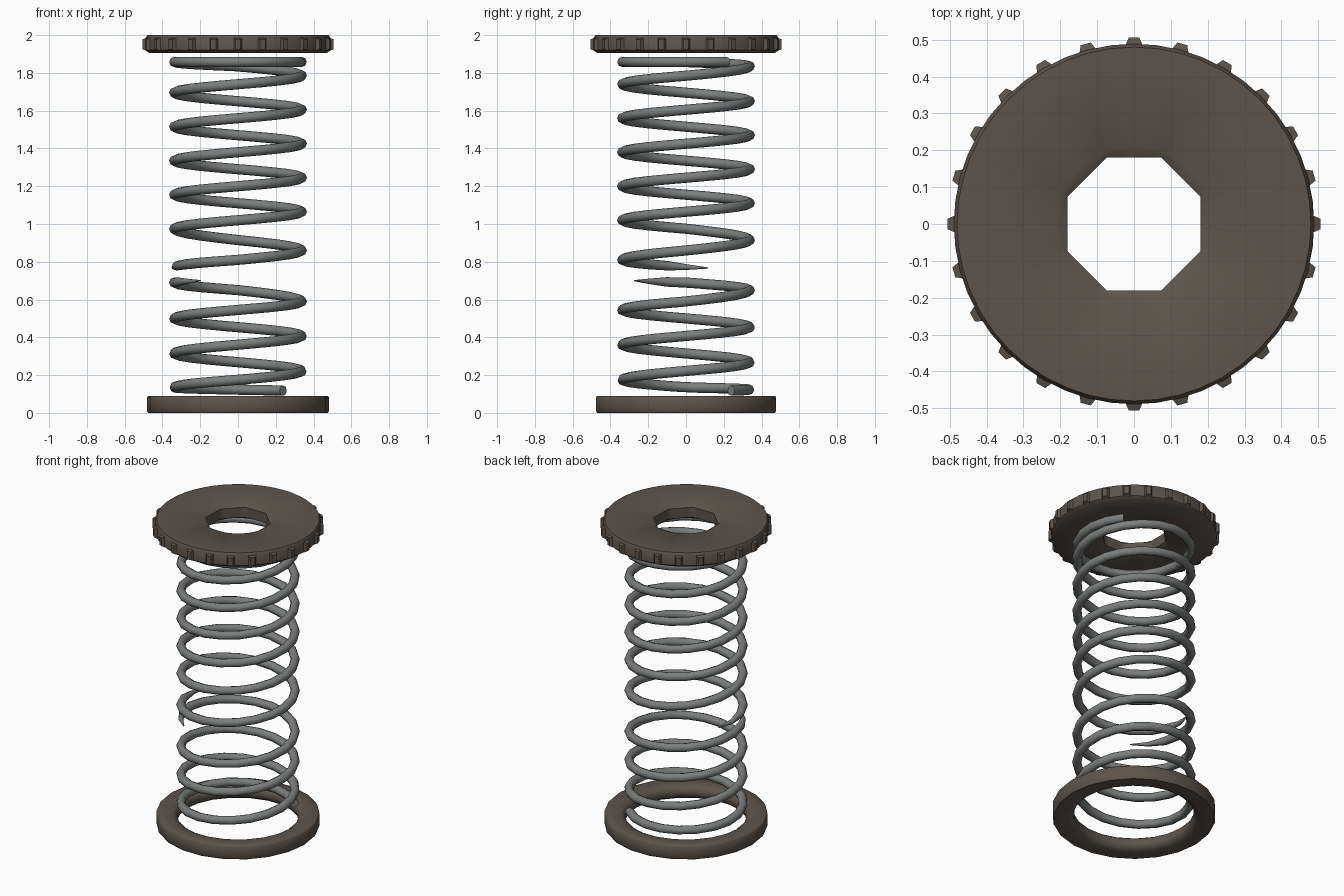
import bpy, bmesh, math

if "Cube" in bpy.data.objects:
    bpy.data.objects.remove(bpy.data.objects["Cube"])


def material(name, col):
    m = bpy.data.materials.new(name)
    m.diffuse_color = (*col, 1)
    m.use_nodes = True
    m.node_tree.nodes["Principled BSDF"].inputs["Base Color"].default_value = m.diffuse_color
    return m


BROWN = material("dark brown metal", (0.108, 0.088, 0.073))
STEEL = material("grey steel", (0.2, 0.21, 0.21))


def finish(name, bm, mat, angle):
    bmesh.ops.recalc_face_normals(bm, faces=bm.faces)
    me = bpy.data.meshes.new(name)
    bm.to_mesh(me)
    bm.free()
    me.materials.append(mat)
    ob = bpy.data.objects.new(name, me)
    bpy.context.collection.objects.link(ob)
    bpy.ops.object.select_all(action='DESELECT')
    ob.select_set(True)
    bpy.context.view_layer.objects.active = ob
    bpy.ops.object.shade_smooth_by_angle(angle=math.radians(angle))
    return ob


def skin(bm, rings, closed):
    """Join successive vertex loops with quads."""
    vs = [[bm.verts.new(p) for p in r] for r in rings]
    n, k = len(vs), len(vs[0])
    for i in range(n if closed else n - 1):
        a, b = vs[i], vs[(i + 1) % n]
        for j in range(k):
            bm.faces.new((a[j], a[(j + 1) % k], b[(j + 1) % k], b[j]))
    if not closed:
        bm.faces.new(vs[0])
        bm.faces.new(vs[-1])


def washer(bm, profile, segs, hole_sides=0, hole_limit=0.0):
    """Revolve a profile; points inside hole_limit follow a polygon."""
    rings = []
    for i in range(segs):
        a = 2 * math.pi * i / segs
        ring = []
        for r, z in profile:
            if r < hole_limit:
                step = 2 * math.pi / hole_sides
                d = (a + step / 2) % step - step / 2
                r = r / math.cos(d)
            ring.append((r * math.cos(a), r * math.sin(a), z))
        rings.append(ring)
    skin(bm, rings, True)


def interp(keys, a):
    for (a0, z0), (a1, z1) in zip(keys, keys[1:]):
        if a <= a1:
            return z0 + (z1 - z0) * (a - a0) / (a1 - a0)
    return keys[-1][1]


def coil(name, keys, taper_start, taper_end, R=0.338, wire=0.027, sides=8):
    """Sweep a round wire along a helix; keys are (degrees, height)."""
    first, last = keys[0][0], keys[-1][0]
    n = round((last - first) / 18)
    rings = []
    for i in range(n + 1):
        a = first + (last - first) * i / n
        z, w = interp(keys, a), wire
        if taper_start:
            w *= min(1, 0.12 + (a - first) / 45)
        if taper_end:
            w *= min(1, 0.12 + (last - a) / 45)
        t = math.radians(a)
        ring = []
        for j in range(sides):
            p = 2 * math.pi * j / sides
            r = R + w * math.cos(p)
            ring.append((r * math.cos(t), r * math.sin(t), z + w * math.sin(p)))
        rings.append(ring)
    bm = bmesh.new()
    skin(bm, rings, False)
    finish(name, bm, STEEL, 60)


# Bottom ring, open in the middle
bm = bmesh.new()
washer(bm, [(0.475, 0), (0.482, 0.01), (0.482, 0.084), (0.475, 0.09),
            (0.39, 0.09), (0.362, 0.072), (0.355, 0.045), (0.362, 0.018), (0.39, 0)], 22)
finish("bottom_ring", bm, BROWN, 50)

# Top cap with an eight-sided hole
bm = bmesh.new()
washer(bm, [(0.47, 1.905), (0.489, 1.92), (0.489, 1.985), (0.48, 2.0),
            (0.21, 2.0), (0.18, 1.985), (0.18, 1.92), (0.21, 1.905)], 48, 8, 0.2)
# turn so the hole's flats face the axes
finish("top_cap", bm, BROWN, 50)

# Grip ridges around the cap rim
bm = bmesh.new()
for i in range(24):
    a = 2 * math.pi * i / 24
    bottom, top = [], []
    for r, w in ((0.47, -0.03), (0.506, -0.014), (0.506, 0.014), (0.47, 0.03)):
        x = r * math.cos(a) - w * math.sin(a)
        y = r * math.sin(a) + w * math.cos(a)
        inner = r < 0.48
        bottom.append((x, y, 1.91 if inner else 1.925))
        top.append((x, y, 1.99 if inner else 1.978))
    skin(bm, [bottom, top], False)
finish("cap_ridges", bm, BROWN, 30)

# Lower coil, resting above the ring and tapering to a point on top
coil("lower_coil", [(45, 0.118), (90, 0.123), (180, 0.135), (270, 0.175), (360, 0.222),
                    (900, 0.50), (1080, 0.59), (1170, 0.65), (1260, 0.69), (1314, 0.70)],
     False, True)

# Upper coil, pointed at the bottom with a flat closing turn on top
coil("upper_coil", [(160, 0.767), (180, 0.772), (270, 0.81), (360, 0.86), (450, 0.915),
                    (540, 0.975), (720, 1.065), (2160, 1.785), (2250, 1.835),
                    (2340, 1.858), (2560, 1.858)],
     True, False)
